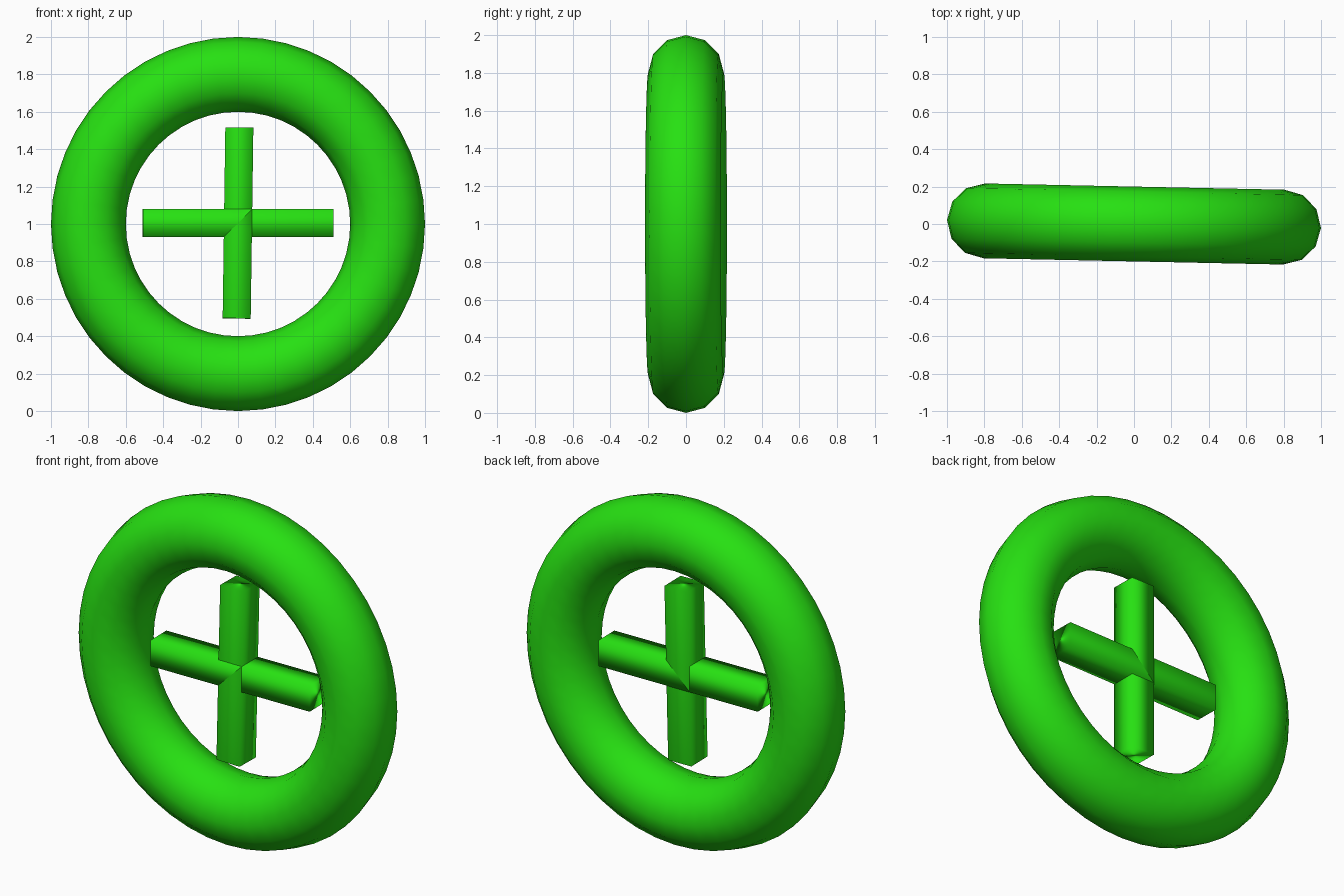
import bpy
from math import radians, pi

cube = bpy.data.objects.get("Cube")
if cube:
    bpy.data.objects.remove(cube, do_unlink=True)

GREEN = (0.02, 0.75, 0.006, 1.0)
green = bpy.data.materials.new("bright green")
green.use_nodes = True
green.diffuse_color = GREEN
green.node_tree.nodes["Principled BSDF"].inputs["Base Color"].default_value = GREEN

CENTRE = (0, 0, 1.0)


def finish(name):
    obj = bpy.context.object
    obj.name = name
    obj.data.materials.append(green)
    bpy.ops.object.shade_smooth()
    return obj


# Upright ring, turned very slightly about the vertical
bpy.ops.mesh.primitive_torus_add(
    major_segments=48, minor_segments=12, major_radius=0.8, minor_radius=0.2,
    location=CENTRE, rotation=(pi / 2, 0, radians(-1.2)))
finish("ring")


# Floating cross: two square bars, softly shaded
def bar(name, rotation):
    bpy.ops.mesh.primitive_cube_add(size=1, location=(0, 0, 1.005), rotation=rotation)
    obj = finish(name)
    obj.scale = (0.15, 0.15, 1.02)


bar("horizontal_bar", (0, pi / 2, radians(0.8)))
bar("vertical_bar", (radians(-0.8), radians(0.8), 0))
